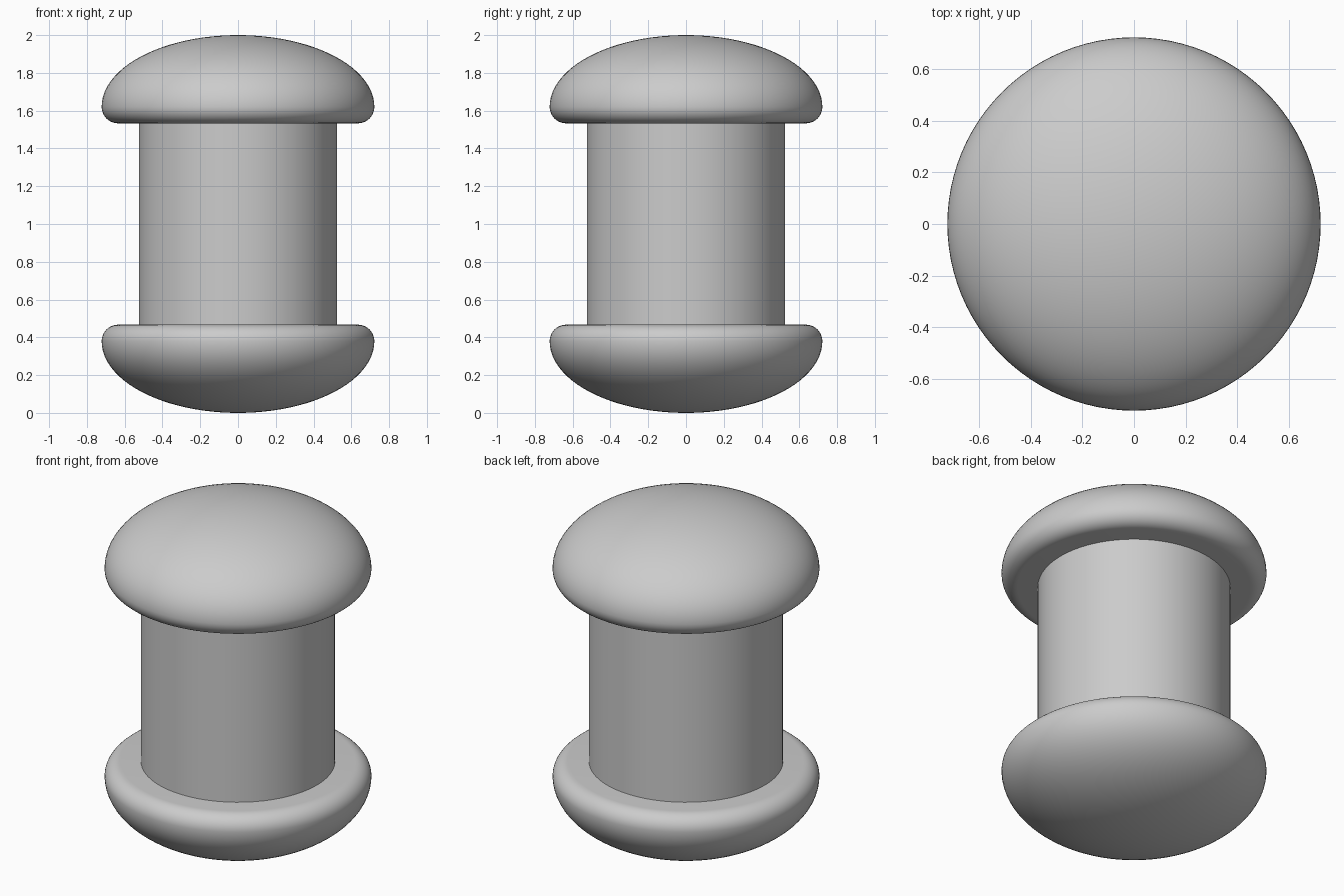
import bpy
import bmesh
from math import cos, sin, pi, radians

cube = bpy.data.objects.get("Cube")
if cube:
    bpy.data.objects.remove(cube, do_unlink=True)

SEGMENTS = 96
CAP_RADIUS, RIM_Z, FLAT_Z = 0.722, 0.62, 0.533   # heights above the middle
POST_RADIUS = 0.525

grey = bpy.data.materials.new("plain grey")
grey.use_nodes = True
colour = (0.6, 0.6, 0.6, 1)
grey.diffuse_color = colour
grey.node_tree.nodes["Principled BSDF"].inputs["Base Color"].default_value = colour


def lathe(name, profile, segments):
    """Spin an (r, z) profile about the vertical axis."""
    bm = bmesh.new()
    verts = [bm.verts.new((r, 0, z)) for r, z in profile]
    edges = [bm.edges.new(pair) for pair in zip(verts, verts[1:])]
    bmesh.ops.spin(bm, geom=verts + edges, axis=(0, 0, 1), cent=(0, 0, 0),
                   angle=2 * pi, steps=segments)
    bmesh.ops.remove_doubles(bm, verts=bm.verts, dist=1e-4)
    bmesh.ops.recalc_face_normals(bm, faces=bm.faces)
    mesh = bpy.data.meshes.new(name)
    bm.to_mesh(mesh)
    bm.free()
    mesh.materials.append(grey)
    obj = bpy.data.objects.new(name, mesh)
    bpy.context.collection.objects.link(obj)
    bpy.ops.object.select_all(action="DESELECT")
    obj.select_set(True)
    bpy.context.view_layer.objects.active = obj
    bpy.ops.object.shade_smooth_by_angle(angle=radians(40))
    return obj


def cap_profile(side):
    """Elliptical dome, rounded rim and flat inner face; side is 1 or -1."""
    dome = [(CAP_RADIUS * sin(a), RIM_Z + (1 - RIM_Z) * cos(a))
            for a in (pi / 2 * i / 24 for i in range(25))]
    drop = RIM_Z - FLAT_Z
    rim = [(CAP_RADIUS - drop + drop * cos(a), RIM_Z - drop * sin(a))
           for a in (pi / 2 * i / 10 for i in range(1, 11))]
    return [(r, 1 + side * z) for r, z in dome + rim + [(0, FLAT_Z)]]


# Domed caps at both ends
lathe("top_cap", cap_profile(1), SEGMENTS)
lathe("bottom_cap", cap_profile(-1), SEGMENTS)

# Straight round post, seated slightly inside the caps
low, high = 1 - FLAT_Z - 0.02, 1 + FLAT_Z + 0.02
lathe("post", [(0, low), (POST_RADIUS, low), (POST_RADIUS, high), (0, high)], 64)
